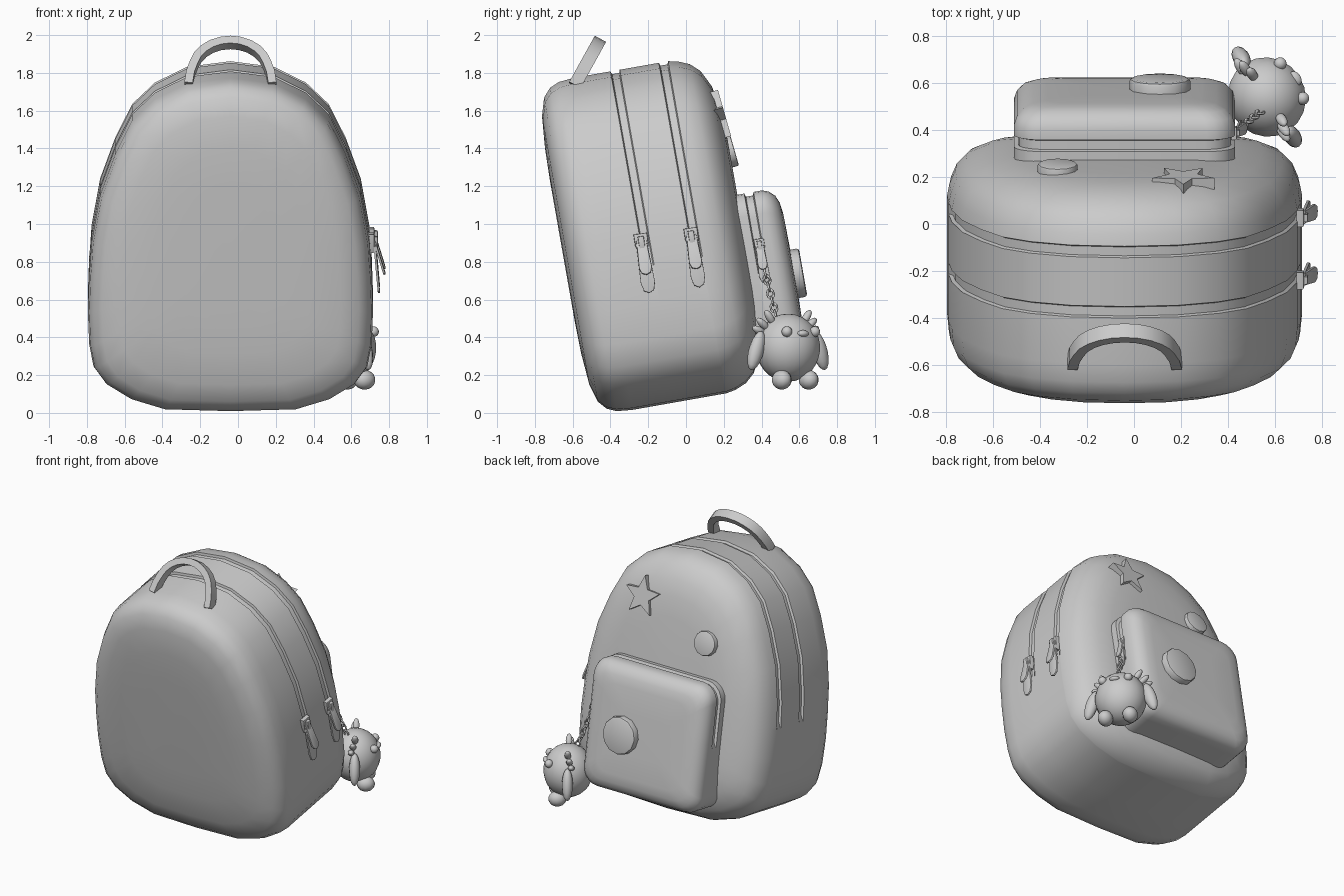
import bpy, bmesh, math
from mathutils import Matrix, Vector

if "Cube" in bpy.data.objects:
    bpy.data.objects.remove(bpy.data.objects["Cube"])

grey = bpy.data.materials.new("soft_grey")
grey.diffuse_color = (0.6, 0.6, 0.6, 1)
grey.use_nodes = True
grey.node_tree.nodes["Principled BSDF"].inputs["Base Color"].default_value = grey.diffuse_color
CX = -0.04                                    # bag centre line
LEAN = Matrix.Rotation(math.radians(10), 4, 'X')   # the whole bag leans
BAG = Matrix.Translation((CX, 0, 0)) @ LEAN


def finish(name, bm, matrix=Matrix(), angle=40):
    bmesh.ops.recalc_face_normals(bm, faces=bm.faces)
    me = bpy.data.meshes.new(name)
    bm.to_mesh(me)
    bm.free()
    me.transform(matrix)
    me.materials.append(grey)
    ob = bpy.data.objects.new(name, me)
    bpy.context.collection.objects.link(ob)
    bpy.ops.object.select_all(action='DESELECT')
    ob.select_set(True)
    bpy.context.view_layer.objects.active = ob
    bpy.ops.object.shade_smooth_by_angle(angle=math.radians(angle))
    return ob


def loft(name, outline, rings, hx, cz, hz, groove_z):
    """Rings of (depth, inset, groove); the groove only cuts above groove_z."""
    bm = bmesh.new()
    loops = []
    for y, d, g in rings:
        loop = []
        for x, z in outline:
            k = d + (g if z > groove_z else 0)
            loop.append(bm.verts.new((x * (1 - k / hx), y, cz + (z - cz) * (1 - k / hz))))
        loops.append(loop)
    n = len(outline)
    for a, b in zip(loops, loops[1:]):
        for i in range(n):
            j = (i + 1) % n
            bm.faces.new((a[i], a[j], b[j], b[i]))
    for loop, y in ((loops[0], rings[0][0]), (loops[-1], rings[-1][0])):
        c = bm.verts.new((0, y, cz))
        for i in range(n):
            bm.faces.new((loop[i], loop[(i + 1) % n], c))
    return finish(name, bm, BAG)


def mirrored(half):
    return half + [(-x, z) for x, z in reversed(half) if x > 0]


def channel(y, w=0.025, g=0.016):
    return [(y - w, 0, 0), (y - w + 0.006, 0, g), (y + w - 0.006, 0, g), (y + w, 0, 0)]


def ellipsoid(name, loc, radii, rot=Matrix(), seg=16):
    bm = bmesh.new()
    bmesh.ops.create_uvsphere(bm, u_segments=seg, v_segments=seg * 3 // 4, radius=1)
    return finish(name, bm, Matrix.Translation(loc) @ rot @ Matrix.Diagonal((*radii, 1)), 60)


def plate(name, pts, thick, matrix, bevel=0.0):
    """Flat outline in local x/z, extruded along local y."""
    bm = bmesh.new()
    f = bm.faces.new([bm.verts.new((x, 0, z)) for x, z in pts])
    r = bmesh.ops.extrude_face_region(bm, geom=[f])
    top = [v for v in r['geom'] if isinstance(v, bmesh.types.BMVert)]
    bmesh.ops.translate(bm, verts=top, vec=(0, thick, 0))
    if bevel:
        rim = [e for e in bm.edges if all(v in top for v in e.verts)]
        bmesh.ops.bevel(bm, geom=rim, offset=bevel, segments=2, affect='EDGES', profile=0.5)
    return finish(name, bm, matrix, 35)


def disc(r, n):
    return [(r * math.cos(2 * math.pi * i / n), r * math.sin(2 * math.pi * i / n)) for i in range(n)]


# Main body
body_half = [(0, .065), (.35, .075), (.53, .13), (.66, .21), (.725, .30), (.748, .42), (.755, .6),
             (.748, .80), (.744, .84), (.735, .97), (.69, 1.22), (.61, 1.44), (.52, 1.62),
             (.40, 1.735), (.23, 1.82), (0, 1.85)]
body_rings = ([(-.496, .52, 0), (-.492, .34, 0), (-.478, .17, 0), (-.45, .075, 0), (-.41, .03, 0),
               (-.36, .008, 0), (-.28, 0, 0)] + channel(-.055) + channel(.205) +
              [(.28, .01, 0), (.34, .035, 0), (.39, .08, 0), (.435, .17, 0), (.458, .28, 0), (.468, .42, 0)])
loft("bag_body", mirrored(body_half), body_rings, .755, .955, .89, .82)

# Outer pocket with its zip channel
pocket_half = [(0, .2)]
for cz, a0 in ((.32, -90), (.97, 0)):
    for i in range(6):
        a = math.radians(a0 + 18 * i)
        pocket_half.append((.35 + .12 * math.cos(a), cz + .12 * math.sin(a)))
    if a0 < 0:
        pocket_half += [(.47, .66), (.47, .69)]
pocket_half.append((0, 1.09))
pocket_rings = [(.36, .0, 0)] + channel(.53, .025, .018) + [
    (.6, 0, 0), (.635, .012, 0), (.665, .04, 0), (.682, .08, 0), (.69, .14, 0), (.693, .3, 0)]
loft("outer_pocket", mirrored(pocket_half), pocket_rings, .47, .645, .445, .67)

# Badges on the back
star = [((.14 if i % 2 == 0 else .062) * math.sin(math.pi * i / 5),
         (.14 if i % 2 == 0 else .062) * math.cos(math.pi * i / 5)) for i in range(10)]
tilt_back = Matrix.Rotation(math.radians(6), 4, 'X')
plate("star_badge", star, .05, BAG @ Matrix.Translation((.25, .428, 1.51)) @ tilt_back)
plate("round_badge", disc(.085, 12), .05,
      BAG @ Matrix.Translation((-.285, .445, 1.32)) @ tilt_back, .008)
plate("pocket_button", disc(.13, 12), .055, BAG @ Matrix.Translation((.15, .685, .625)), .015)

# Carry handle: a swept rectangular strap
bm = bmesh.new()
path = [(.222, -.03), (.212, .04)]
path += [(.2 * math.cos(math.pi * i / 12), .05 + .18 * math.sin(math.pi * i / 12)) for i in range(1, 12)]
path += [(-.212, .04), (-.222, -.03)]
prev = None
for i, p in enumerate(path):
    a, b = Vector(path[max(i - 1, 0)]), Vector(path[min(i + 1, len(path) - 1)])
    t = (b - a).normalized()
    nrm = Vector((t.y, -t.x))
    loop = [bm.verts.new((p[0] + nrm.x * s, y, p[1] + nrm.y * s))
            for s, y in ((-.022, -.034), (.022, -.034), (.022, .034), (-.022, .034))]
    if prev:
        for k in range(4):
            bm.faces.new((prev[k], prev[(k + 1) % 4], loop[(k + 1) % 4], loop[k]))
    else:
        bm.faces.new(loop)
    prev = loop
bm.faces.new(prev)
finish("carry_handle", bm, Matrix.Translation((CX, -.575, 1.76)) @ Matrix.Rotation(math.radians(-29), 4, 'X'))


# Zip pulls on the right side: slider, bridge, and a two-part hanging tab
def tab_shape(w, h):
    return [(-w * .75, 0), (w * .75, 0), (w, -h * .8), (w * .7, -h * .95), (0, -h),
            (-w * .7, -h * .95), (-w, -h * .8)]


TURN = Matrix.Rotation(math.radians(-90), 4, 'Z')     # plate thickness now points to +x


def zip_pull(prefix, x, y, z, size=1.0):
    base = Matrix.Translation((x, y, z)) @ Matrix.Rotation(math.radians(9), 4, 'X') @ TURN
    base = base @ Matrix.Scale(size, 4)
    plate(prefix + "_slider", [(-.036, .05), (.036, .05), (.036, -.01), (.024, -.05), (-.024, -.05),
                               (-.036, -.01)], .03, base, .006)
    plate(prefix + "_bridge", [(-.016, .035), (.016, .035), (.016, -.035), (-.016, -.035)], .048, base, .006)
    for part, w, h, swing in (("short_tab", .034, .19, 17), ("long_tab", .038, .28, 5)):
        plate(prefix + "_" + part, tab_shape(w, h), .012, base @ Matrix.Translation((0, .024, .01))
              @ Matrix.Rotation(math.radians(swing), 4, 'X'), .003)


zip_pull("main_zip_a", .692, -.235, .90)
zip_pull("main_zip_b", .692, .03, .93)
zip_pull("pocket_zip", .415, .39, .885, .75)

# Chain from the pocket zip to the charm
start, end = Vector((.465, .42, .74)), Vector((.535, .475, .52))
LINKS = 7
for i in range(LINKS):
    bm = bmesh.new()
    grid = [[bm.verts.new(((.017 + .006 * math.cos(v * math.pi / 3)) * math.cos(u * math.pi / 6),
                           .006 * math.sin(v * math.pi / 3),
                           1.4 * (.017 + .006 * math.cos(v * math.pi / 3)) * math.sin(u * math.pi / 6)))
             for v in range(6)] for u in range(12)]
    for u in range(12):
        for v in range(6):
            bm.faces.new((grid[u][v], grid[u - 11][v], grid[u - 11][v - 5], grid[u][v - 5]))
    q = (start - end).to_track_quat('Z', 'Y').to_matrix().to_4x4()
    finish("chain_link", bm, Matrix.Translation(start.lerp(end, i / (LINKS - 1))) @ q
           @ Matrix.Rotation(math.radians(45 + 90 * (i % 2)), 4, 'Z'), 60)

# Charm creature: local +x is its face, local +y its left
CHARM = Matrix.Translation((.565, .54, .345)) @ Matrix.Rotation(math.radians(33), 4, 'Z')


def charm(name, loc, radii, rx=0, seg=12):
    ellipsoid(name, CHARM @ Vector(loc), radii,
              CHARM.to_3x3().to_4x4() @ Matrix.Rotation(math.radians(rx), 4, 'X'), seg)


charm("charm_body", (0, 0, 0), (.165, .172, .18), 0, 20)
charm("charm_snout", (.145, .0, .075), (.024, .034, .018))
for s in (-1, 1):
    charm("charm_eye", (.125, s * .088, .085), (.028, .028, .028))
    charm("charm_arm", (0, s * .2, -.015), (.036, .042, .108), s * 18)
    charm("charm_foot", (.07, s * .085, -.17), (.06, .05, .052))
    for k, (yy, zz, r) in enumerate(((.115, .16, 75), (.15, .125, 50), (.165, .09, 30))):
        charm("charm_gill", (.0 - .012 * k, s * yy, zz), (.022, .048, .02), s * (90 - 25 * k) * .6)
